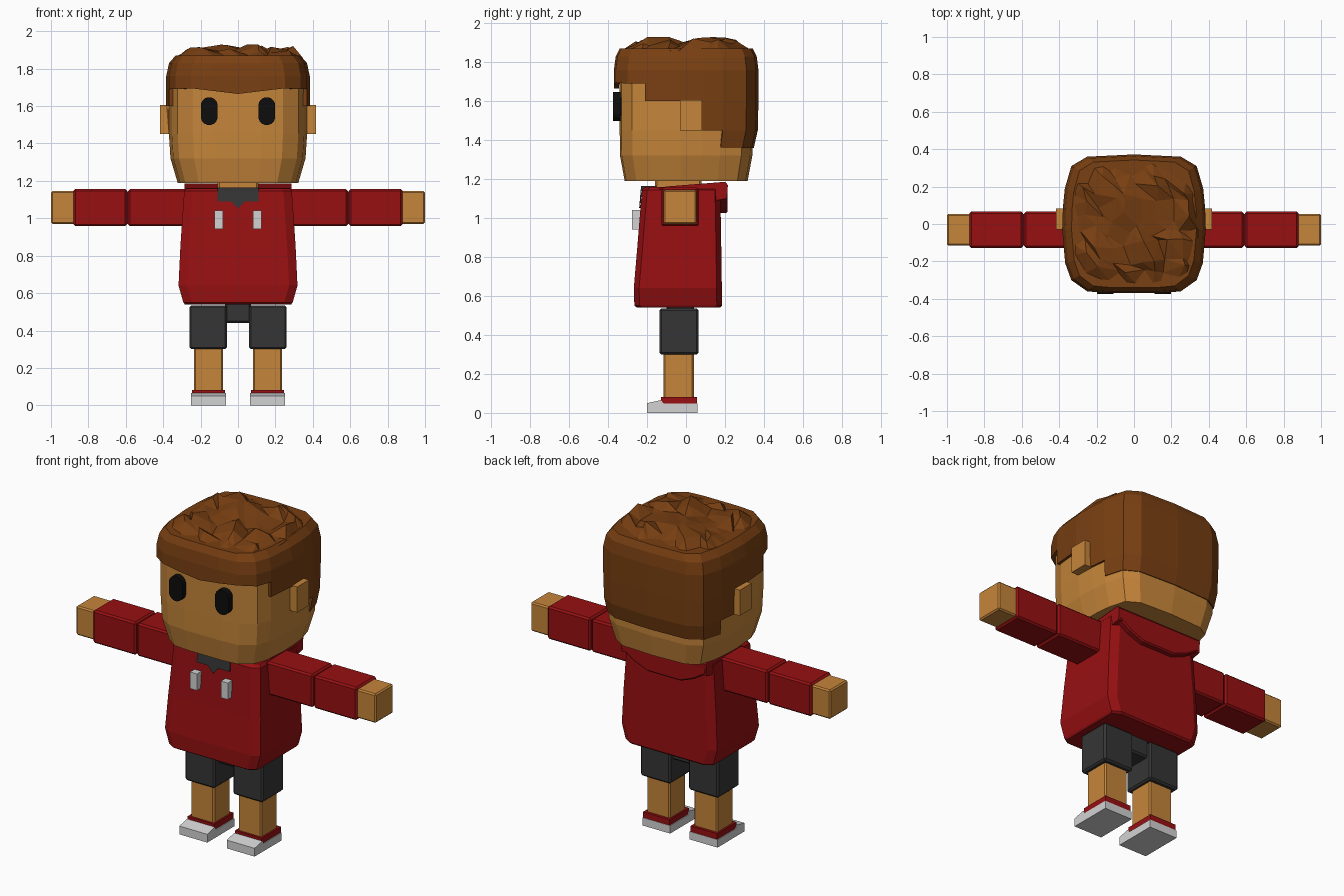
import bpy, bmesh, math, random
from mathutils import Vector

random.seed(4)
if "Cube" in bpy.data.objects:
    bpy.data.objects.remove(bpy.data.objects["Cube"])


def material(name, r, g, b):
    m = bpy.data.materials.new(name)
    m.use_nodes = True
    m.diffuse_color = (r, g, b, 1)
    bsdf = m.node_tree.nodes["Principled BSDF"]
    bsdf.inputs["Base Color"].default_value = (r, g, b, 1)
    bsdf.inputs["Roughness"].default_value = 0.9
    return m


SKIN = material("skin", 0.56, 0.235, 0.042)
RED = material("red cloth", 0.31, 0.005, 0.006)
BROWN = material("brown hair", 0.19, 0.05, 0.006)
DARK = material("dark grey cloth", 0.036, 0.036, 0.036)
WHITE = material("off white", 0.65, 0.65, 0.65)
BLACK = material("eye black", 0.004, 0.004, 0.004)


def finish(name, bm, mat, bevel=0):
    bmesh.ops.recalc_face_normals(bm, faces=bm.faces)
    mesh = bpy.data.meshes.new(name)
    bm.to_mesh(mesh)
    bm.free()
    mesh.materials.append(mat)
    ob = bpy.data.objects.new(name, mesh)
    bpy.context.collection.objects.link(ob)
    if bevel:
        mod = ob.modifiers.new("bevel", "BEVEL")
        mod.width = bevel
        mod.segments = 1
    return ob


def box(name, xs, ys, zs, mat, bevel=0):
    bm = bmesh.new()
    bmesh.ops.create_cube(bm, size=1)
    for v in bm.verts:
        v.co = [a + (b - a) * (c + 0.5) for c, (a, b) in zip(v.co, (xs, ys, zs))]
    return finish(name, bm, mat, bevel)


def prism(name, points, push, mat, bevel=0):
    """Extrude a flat outline of 3D points along a vector."""
    bm = bmesh.new()
    face = bm.faces.new([bm.verts.new(p) for p in points])
    new = bmesh.ops.extrude_face_region(bm, geom=[face])["geom"]
    moved = [g for g in new if isinstance(g, bmesh.types.BMVert)]
    bmesh.ops.translate(bm, verts=moved, vec=Vector(push))
    if face.is_valid and len(bm.faces) == len(points) + 1:
        bm.faces.new([bm.verts[i] for i in range(len(points))])
    return finish(name, bm, mat, bevel)


def loft(name, rings, mat, keep=None, bottom=True, bevel=0):
    """Skin stacked rings; keep(row, centre) chooses the side faces."""
    bm = bmesh.new()
    rows = [[bm.verts.new(p) for p in ring] for ring in rings]
    n = len(rows[0])
    for i in range(len(rows) - 1):
        for j in range(n):
            k = (j + 1) % n
            quad = (rows[i][j], rows[i][k], rows[i + 1][k], rows[i + 1][j])
            centre = sum((v.co for v in quad), Vector()) / 4
            if keep is None or keep(i, centre):
                bm.faces.new(quad)
    bm.faces.new(rows[-1])
    if bottom:
        bm.faces.new(rows[0][::-1])
    bmesh.ops.delete(bm, geom=[v for v in bm.verts if not v.link_faces], context="VERTS")
    return finish(name, bm, mat, bevel)


# Rounded square outline shared by head and hair
half = [(0, -.37), (.13, -.37), (.25, -.36), (.335, -.3), (.368, -.21), (.384, -.03),
        (.38, .09), (.37, .19), (.335, .31), (.25, .36), (0, .372)]
outline = half + [(-x, y) for x, y in half[-2:0:-1]]


def ring(z, sx, sy):
    return [(x * sx, y * sy, z) for x, y in outline]


# Head
loft("head", [ring(1.19, .84, .85), ring(1.32, .94, .915), ring(1.45, .962, .92),
              ring(1.7, .962, .92), ring(1.81, .88, .85)], SKIN)

# Hair shell: the hairline steps down towards the back
limits = [.18, -.04, -.22, -1, -1]


def fringe(z):
    pts = ring(z, 1, 1)
    return [(x, y, 1.665 + .12 * abs(x) if y < -.34 else h) for x, y, h in pts]


hair = loft("hair", [ring(1.36, .96, .935), ring(1.45, .99, .99), ring(1.6, 1, 1),
                     fringe(1.69), ring(1.76, 1, 1), ring(1.83, .96, .975), ring(1.87, .87, .92)],
            BROWN, lambda row, c: row >= len(limits) or c.y > limits[row], bottom=False)
shell = hair.modifiers.new("thickness", "SOLIDIFY")
shell.thickness = .025
shell.offset = -1

# Choppy hair top
bm = bmesh.new()
bmesh.ops.create_grid(bm, x_segments=9, y_segments=9, size=1)
bmesh.ops.triangulate(bm, faces=bm.faces)
for v in bm.verts:
    u, w = v.co.x, v.co.y
    rim = max(abs(u), abs(w))
    if rim < .95:
        u += random.uniform(-.09, .09)
        w += random.uniform(-.09, .09)
        z = 1.9 - .025 * rim ** 3 + random.uniform(-.022, .034)
    else:
        z = 1.853 + random.uniform(-.01, .008)
    v.co = (.345 * u * (1 - .15 * w * w), .345 * w * (1 - .15 * u * u), z)
finish("hair_top", bm, BROWN)

# Neck
box("neck", (-.11, .11), (-.16, .08), (1.12, 1.21), SKIN, .01)


# Sweater body with chamfered corners
def body_ring(z, w, front, back):
    c = .045
    return [(-w + c, front, z), (w - c, front, z), (w, front + c * .6, z), (w, back - c * .6, z),
            (w - c, back, z), (-w + c, back, z), (-w, back - c * .6, z), (-w, front + c * .6, z)]


loft("sweater", [body_ring(.54, .285, -.25, .175), body_ring(.55, .292, -.265, .185),
                 body_ring(.64, .318, -.268, .184), body_ring(.85, .308, -.25, .181),
                 body_ring(1.145, .288, -.226, .176), body_ring(1.16, .275, -.21, .165)], RED)

# Hood: sloping collar and the hanging flap behind
prism("hood_collar", [(-.285, y, z) for y, z in
                      [(-.14, 1.15), (-.1, 1.162), (.2, 1.186), (.215, 1.17), (.21, 1.1), (.1, 1.08)]],
      (.57, 0, 0), RED)
flap = [(.285, 1.18), (.28, 1.11), (.2, 1.06), (.11, 1.025)]
prism("hood_flap", [(x, .15, z) for x, z in flap] + [(-x, .15, z) for x, z in flap[::-1]],
      (0, .063, 0), RED, .008)

# Undershirt showing at the neckline, laid along the slope of the chest
neckline = [(-.11, 1.147), (-.11, 1.09), (-.035, 1.09), (0, 1.052), (.035, 1.09), (.11, 1.09), (.11, 1.147)]
prism("undershirt", [(x, -.2265 - (1.145 - z) * .085, z) for x, z in neckline], (0, -.006, 0), DARK)
prism("undershirt_top", [(-.11, -.23, 1.14), (.11, -.23, 1.14), (.11, -.12, 1.14), (-.11, -.12, 1.14)],
      (0, 0, .024), DARK)

# Crotch of the shorts
box("shorts_middle", (-.07, .07), (-.1, .04), (.44, .55), DARK, .01)

# Paired parts
for side, s in (("left", 1), ("right", -1)):
    def pair(name, xs, ys, zs, mat, bevel=0):
        box(side + "_" + name, sorted(s * x for x in xs), ys, zs, mat, bevel)

    pair("upper_arm", (.27, .587), (-.128, .066), (.958, 1.156), RED, .01)
    pair("forearm", (.593, .88), (-.128, .066), (.958, 1.156), RED, .01)
    pair("elbow", (.55, .63), (-.115, .053), (.97, 1.144), RED)
    pair("hand", (.87, 1), (-.116, .054), (.97, 1.145), SKIN, .008)
    pair("short_leg", (.06, .26), (-.137, .065), (.3, .535), DARK, .01)
    pair("shin", (.08, .236), (-.115, .04), (.07, .31), SKIN, .008)
    pair("shoe_upper", (.07, .247), (-.128, .056), (.04, .082), RED)
    pair("drawstring", (.08, .126), (-.277, -.23), (.942, 1.042), WHITE)
    pair("ear", (.34, .416), (-.03, .082), (1.45, 1.605), SKIN)

    # Sole with a sloping toe cap
    sole = [(-.2, 0), (-.2, .05), (-.128, .066), (-.115, .047), (.058, .047), (.058, 0)]
    prism(side + "_shoe_sole", [(s * .065, y, z) for y, z in sole], (s * .186, 0, 0), WHITE)

    # Tall rounded eye
    eye = []
    for i in range(16):
        a = math.tau * (i + .5) / 16
        lift = .03 if math.sin(a) > 0 else -.03
        eye.append((s * .154 + .045 * math.cos(a), -.374, 1.573 + lift + .045 * math.sin(a)))
    prism(side + "_eye", eye, (0, .05, 0), BLACK)
